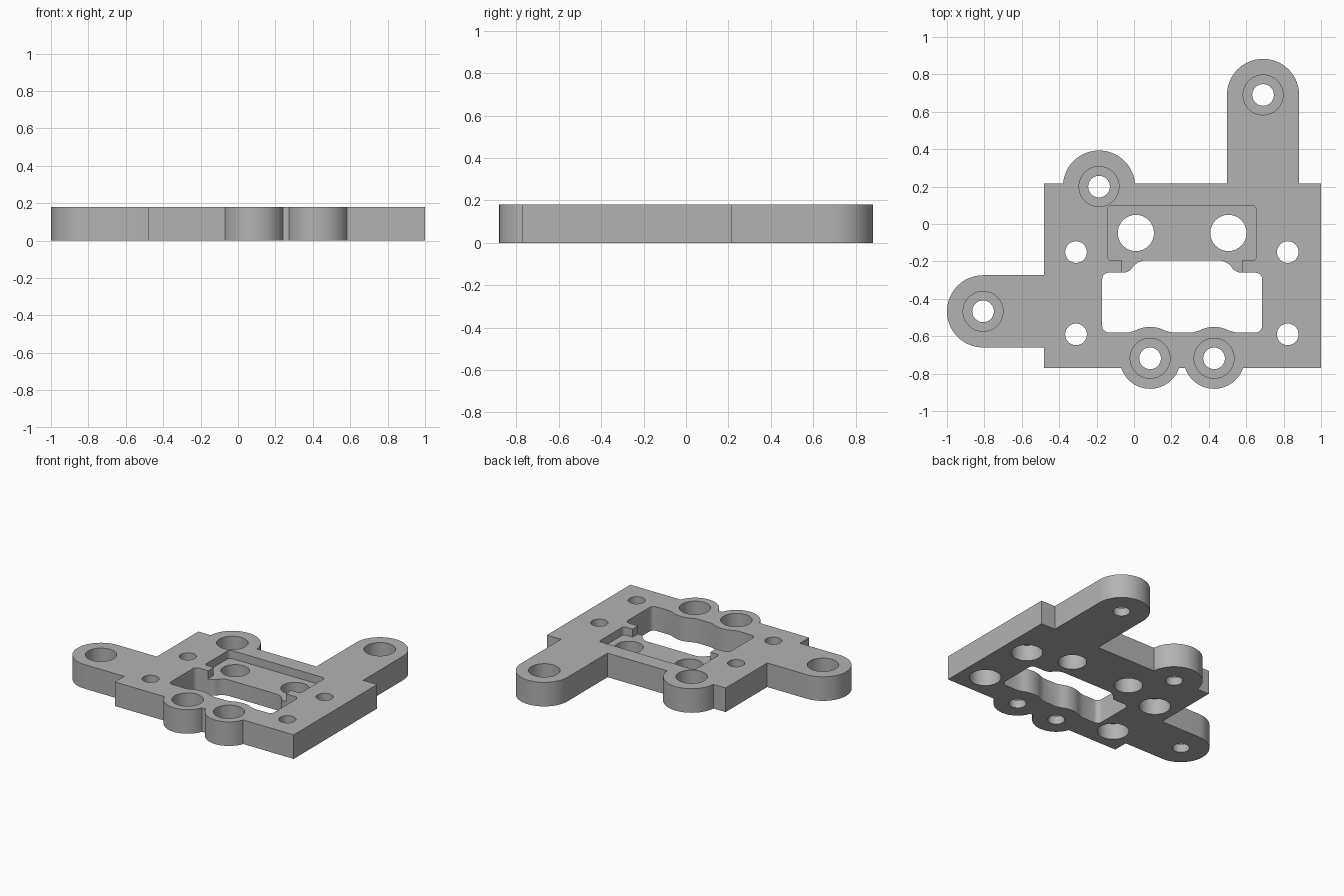
import bpy, bmesh
from math import cos, sin, radians
from mathutils import Vector

cube = bpy.data.objects.get("Cube")
if cube:
    bpy.data.objects.remove(cube, do_unlink=True)

THICK = 0.18
POCKET_FLOOR = 0.12
EPS = 0.05

grey = bpy.data.materials.new("plain grey")
grey.use_nodes = True
colour = (0.45, 0.45, 0.45, 1)
grey.diffuse_color = colour
grey.node_tree.nodes["Principled BSDF"].inputs["Base Color"].default_value = colour


def arc(cx, cy, r, start, end, steps=32):
    """Points on an arc, angles in degrees."""
    angles = [radians(start + (end - start) * i / steps) for i in range(steps + 1)]
    return [(cx + r * cos(a), cy + r * sin(a)) for a in angles]


def rounded(corners, steps=6):
    """Outline whose corners (x, y, radius) are eased by short curves."""
    points = []
    for i, (x, y, r) in enumerate(corners):
        here = Vector((x, y))
        if r == 0:
            points.append((x, y))
            continue
        before = Vector(corners[i - 1][:2])
        after = Vector(corners[(i + 1) % len(corners)][:2])
        a = here + (before - here).normalized() * r
        b = here + (after - here).normalized() * r
        for k in range(steps + 1):
            t = k / steps
            w = 0.59 * 2 * t * (1 - t) * 1.2    # close to a circular fillet
            p = (a * (1 - t) ** 2 + here * w + b * t * t) / ((1 - t) ** 2 + w + t * t)
            points.append(tuple(p))
    return points


def prism(name, outline, z0, z1):
    bm = bmesh.new()
    base = bm.faces.new([bm.verts.new((x, y, z0)) for x, y in outline])
    top = bmesh.ops.extrude_face_region(bm, geom=[base])["geom"]
    bmesh.ops.translate(bm, vec=(0, 0, z1 - z0),
                        verts=[g for g in top if isinstance(g, bmesh.types.BMVert)])
    bmesh.ops.recalc_face_normals(bm, faces=bm.faces)
    mesh = bpy.data.meshes.new(name)
    bm.to_mesh(mesh)
    bm.free()
    mesh.materials.append(grey)
    obj = bpy.data.objects.new(name, mesh)
    bpy.context.collection.objects.link(obj)
    return obj


def cut(target, outline, z0, z1):
    cutter = prism("cutter", outline, z0, z1)
    cutter.hide_render = True
    mod = target.modifiers.new("cut", "BOOLEAN")
    mod.operation = "DIFFERENCE"
    mod.solver = "EXACT"
    mod.object = cutter
    bpy.context.view_layer.objects.active = target
    bpy.ops.object.modifier_apply(modifier=mod.name)
    bpy.data.objects.remove(cutter, do_unlink=True)


def drill(target, x, y, r, z0=-EPS, z1=THICK + EPS):
    cut(target, arc(x, y, r, 0, 348.75, 31), z0, z1)


back_arm, side_arm, back_boss = (0.69, 0.69), (-0.807, -0.467), (-0.187, 0.2)
front_bosses = [(0.086, -0.718), (0.428, -0.718)]

# Plate outline with its two arms and three edge bosses
outline = [(-0.48, -0.77)]
for x, y in front_bosses:
    outline += arc(x, y, 0.163, 198.6, 341.4)
outline += [(1, -0.77), (1, 0.217), (0.883, 0.217)]
outline += arc(*back_arm, 0.193, 0, 180)
outline += [(0.497, 0.217)]
outline += arc(*back_boss, 0.193, 5, 175)
outline += [(-0.48, 0.217), (-0.48, -0.274)]
outline += arc(*side_arm, 0.193, 90, 270)
outline += [(-0.48, -0.66)]
plate = prism("mounting_plate", outline, 0, THICK)

# Central window, bulged inward by the front bosses
window = [(-0.17, -0.58, 0.035)]
for x, y in front_bosses:
    bulge = arc(x, y, 0.168, 118, 62, 10)
    window += [(x - 0.115, -0.58, 0)] + [(px, py, 0) for px, py in bulge]
    window += [(x + 0.115, -0.58, 0)]
window += [(0.685, -0.58, 0.035), (0.685, -0.26, 0.035), (0.54, -0.26, 0.03),
           (0.5, -0.195, 0.045), (0.015, -0.195, 0.045), (-0.025, -0.26, 0.03),
           (-0.17, -0.26, 0.035)]
cut(plate, rounded(window), -EPS, THICK + EPS)

# Shallow pocket opening into the window
pocket = [(-0.14, -0.195, 0.02), (-0.065, -0.195, 0), (-0.065, -0.3, 0),
          (0.578, -0.3, 0), (0.578, -0.195, 0), (0.653, -0.195, 0.02),
          (0.653, 0.098, 0.02), (-0.14, 0.098, 0.02)]
cut(plate, rounded(pocket), POCKET_FLOOR, THICK + EPS)

# Pocket holes
for x in (0.01, 0.505):
    drill(plate, x, -0.048, 0.097)

# Screw holes counterbored from above
for x, y in [back_arm, side_arm, back_boss] + front_bosses:
    drill(plate, x, y, 0.107, 0.06)
    drill(plate, x, y, 0.058)

# Screw holes counterbored from below
for x in (-0.31, 0.822):
    for y in (-0.15, -0.59):
        drill(plate, x, y, 0.107, -EPS, 0.12)
        drill(plate, x, y, 0.058)

bpy.ops.object.select_all(action="DESELECT")
plate.select_set(True)
bpy.context.view_layer.objects.active = plate
bpy.ops.object.shade_smooth_by_angle(angle=radians(30))
